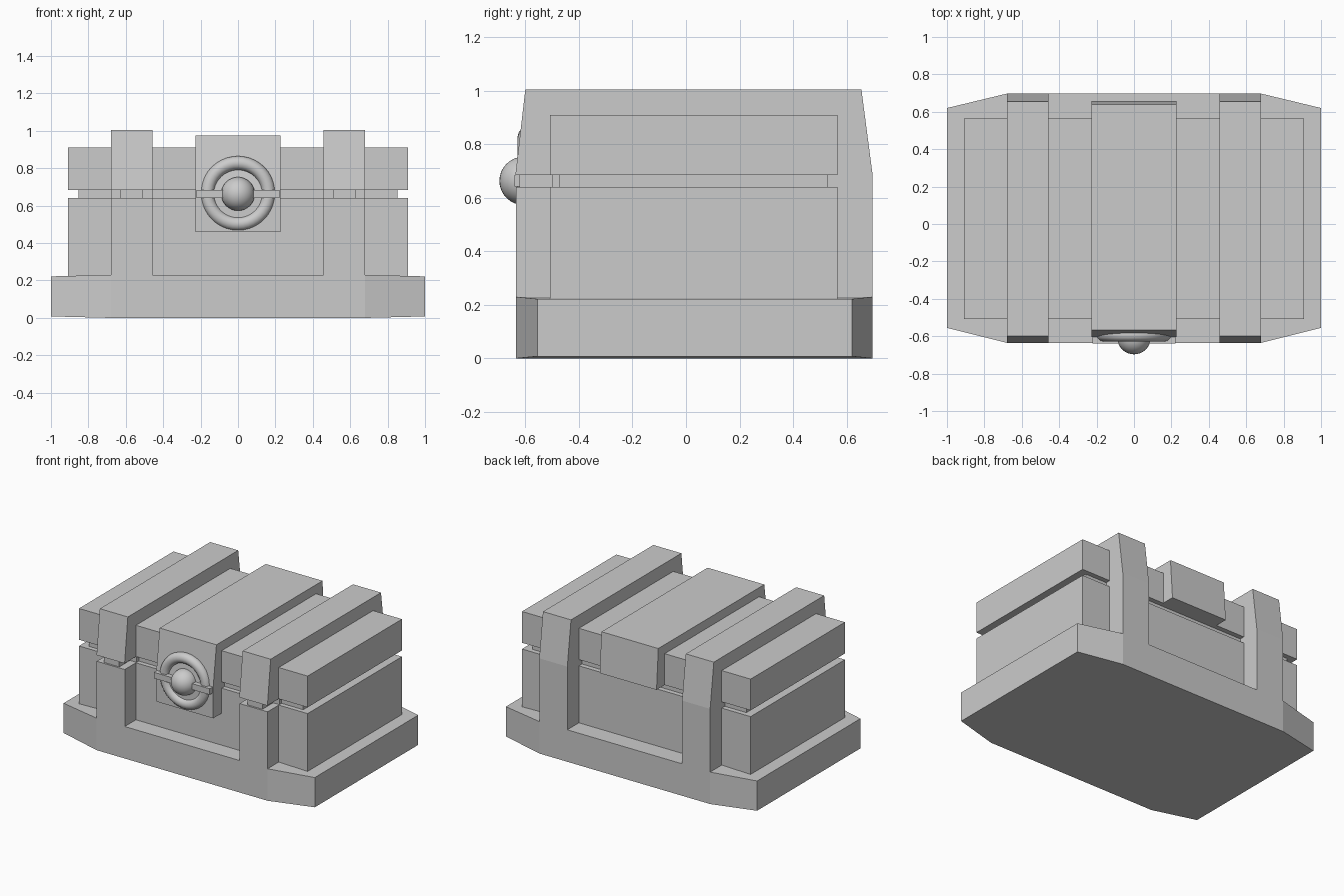
import bpy, bmesh, math

if "Cube" in bpy.data.objects:
    bpy.data.objects.remove(bpy.data.objects["Cube"])


def finish(name, bm):
    bmesh.ops.recalc_face_normals(bm, faces=bm.faces[:])
    me = bpy.data.meshes.new(name)
    bm.to_mesh(me)
    bm.free()
    ob = bpy.data.objects.new(name, me)
    bpy.context.collection.objects.link(ob)
    return ob


def box(name, x0, x1, y0, y1, z0, z1):
    return side_profile(name, [(y0, z0), (y1, z0), (y1, z1), (y0, z1)], x0, x1)


def side_profile(name, pts, x0, x1):
    """Extrude a (y, z) outline along x."""
    bm = bmesh.new()
    a = [bm.verts.new((x0, y, z)) for y, z in pts]
    b = [bm.verts.new((x1, y, z)) for y, z in pts]
    bm.faces.new(a)
    bm.faces.new(b[::-1])
    n = len(pts)
    for i in range(n):
        j = (i + 1) % n
        bm.faces.new((a[i], b[i], b[j], a[j]))
    return finish(name, bm)


# Base: wide plinth whose ends taper slightly in plan and height
bm = bmesh.new()
sections = []
for x, y0, y1, z0, z1 in [(-1, -.555, .62, .008, .222), (-.68, -.635, .697, 0, .23),
                          (.68, -.635, .697, 0, .23), (1, -.555, .62, .008, .222)]:
    sections.append([bm.verts.new((x, y, z)) for y, z in
                     [(y0, z0), (y1, z0), (y1, z1), (y0, z1)]])
for a, b in zip(sections, sections[1:]):
    for i in range(4):
        j = (i + 1) % 4
        bm.faces.new((a[i], b[i], b[j], a[j]))
bm.faces.new(sections[0])
bm.faces.new(sections[-1][::-1])
finish("base", bm)

# Chest body, recessed seam and lid
box("body", -.91, .91, -.508, .565, .215, .64)
box("seam_core", -.852, .852, -.475, .53, .63, .695)
box("lid", -.91, .91, -.508, .565, .685, .91)

# Two straps, split by the seam at the front only
strap = [(-.635, .23), (-.635, .64), (-.5, .64), (-.5, .685), (-.637, .685),
         (-.6, 1.005), (.655, 1.005), (.697, .685), (.697, .23)]
for side, s in (("left", -1), ("right", 1)):
    lo, hi = sorted((s * .457, s * .68))
    side_profile(side + "_strap", strap, lo, hi)
    lo, hi = sorted((s * .51, s * .63))
    box(side + "_strap_seam", lo, hi, -.622, -.45, .635, .69)

# Centre strap with lock plate at the front
plate = [(-.45, .46), (-.605, .46), (-.605, .685), (-.568, .975),
         (.638, .975), (.658, .685), (.5, .685), (.5, .8), (-.45, .8)]
side_profile("centre_strap", plate, -.226, .226)
box("lock_bar", -.222, .222, -.64, -.5, .642, .685)

# Lock ring and knob
bpy.ops.mesh.primitive_torus_add(location=(0, -.592, .665), rotation=(math.pi / 2, 0, 0),
                                 major_radius=.163, minor_radius=.037,
                                 major_segments=40, minor_segments=12)
bpy.context.object.name = "lock_ring"
bpy.ops.object.shade_smooth()
bpy.ops.mesh.primitive_uv_sphere_add(location=(0, -.607, .663), radius=.09,
                                     segments=32, ring_count=16)
bpy.context.object.name = "lock_knob"
bpy.ops.object.shade_smooth()
